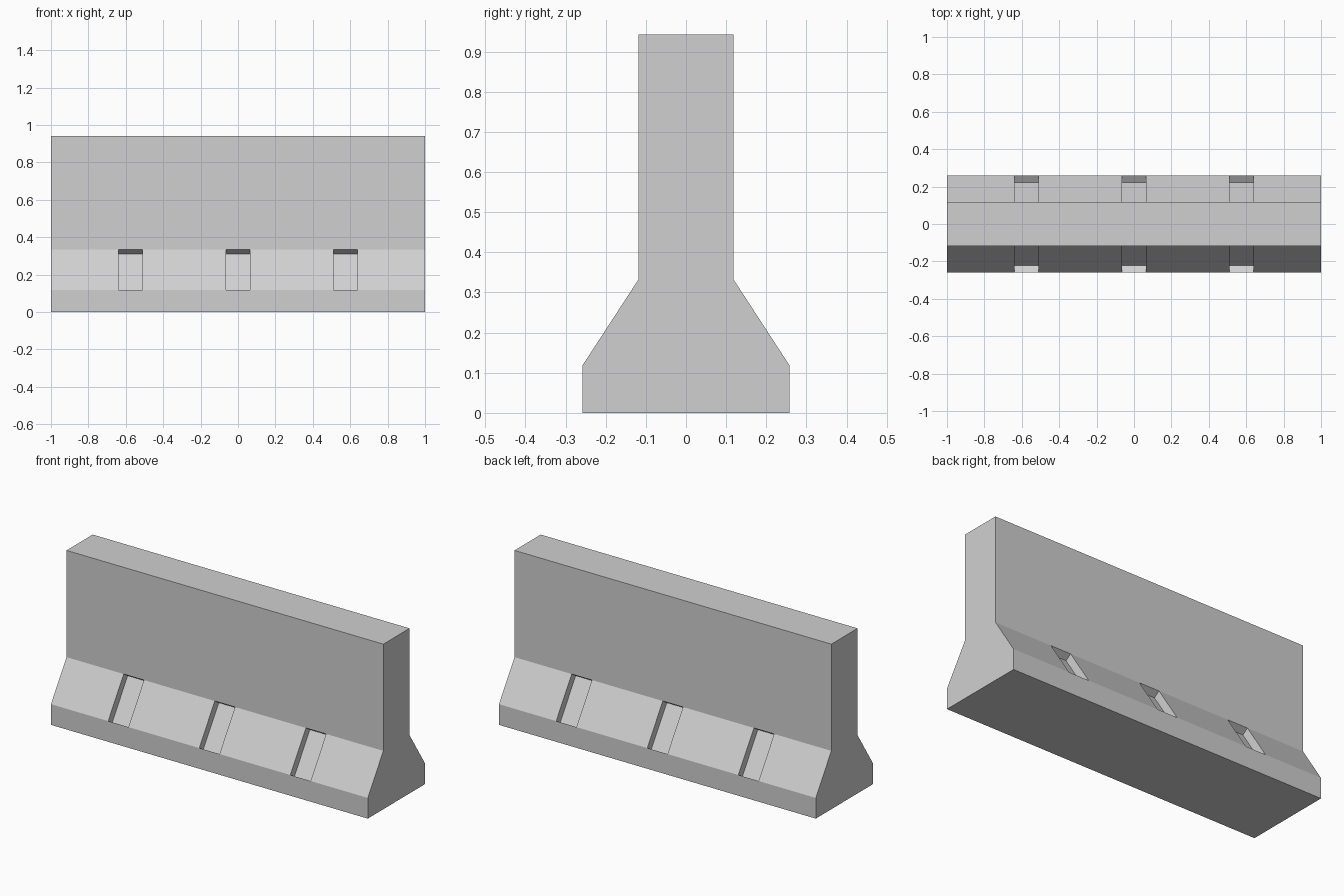
import bpy
import bmesh
from mathutils import Vector

cube = bpy.data.objects.get("Cube")
if cube:
    bpy.data.objects.remove(cube, do_unlink=True)

# Concrete colour
concrete = bpy.data.materials.new("concrete grey")
concrete.use_nodes = True
colour = (0.63, 0.63, 0.63, 1)
concrete.diffuse_color = colour
for node in concrete.node_tree.nodes:
    if node.type == "BSDF_PRINCIPLED":
        node.inputs["Base Color"].default_value = colour
        node.inputs["Roughness"].default_value = 0.9

# Barrier dimensions
HALF_LENGTH = 1.0
HALF_SLOT = 0.064
SLOT_CENTRES = (-0.575, 0, 0.575)
SLOT_DEPTH = 0.043
half_profile = [(0.258, 0), (0.258, 0.118), (0.118, 0.333), (0.118, 0.942)]
profile = half_profile + [(-y, z) for y, z in reversed(half_profile)]

# Barrier body: profile swept along its length
bm = bmesh.new()
end = bm.faces.new([bm.verts.new((-HALF_LENGTH, y, z)) for y, z in profile])
sweep = bmesh.ops.extrude_face_region(bm, geom=[end], use_keep_orig=True)
moved = [g for g in sweep["geom"] if isinstance(g, bmesh.types.BMVert)]
bmesh.ops.translate(bm, verts=moved, vec=(2 * HALF_LENGTH, 0, 0))
bmesh.ops.recalc_face_normals(bm, faces=bm.faces[:])

# Cut lines at the sides of each slot
for centre in SLOT_CENTRES:
    for x in (centre - HALF_SLOT, centre + HALF_SLOT):
        bmesh.ops.bisect_plane(bm, geom=bm.verts[:] + bm.edges[:] + bm.faces[:],
                               plane_co=(x, 0, 0), plane_no=(1, 0, 0))
bm.normal_update()


def is_slot(face):
    """Sloping face that lies between two slot sides."""
    x = face.calc_center_median().x
    sloped = 0.2 < face.normal.z < 0.9
    return sloped and any(abs(x - c) < HALF_SLOT for c in SLOT_CENTRES)


# Slots sunk square into both slopes
slots = [f for f in bm.faces if is_slot(f)]
inward = [-f.normal.copy() * SLOT_DEPTH for f in slots]
for face, offset in zip(slots, inward):
    floor = bmesh.ops.extrude_discrete_faces(bm, faces=[face])["faces"][0]
    bmesh.ops.translate(bm, verts=floor.verts[:], vec=Vector(offset))
bmesh.ops.recalc_face_normals(bm, faces=bm.faces[:])

mesh = bpy.data.meshes.new("barrier_body")
bm.to_mesh(mesh)
bm.free()
mesh.materials.append(concrete)
barrier = bpy.data.objects.new("barrier_body", mesh)
bpy.context.collection.objects.link(barrier)
